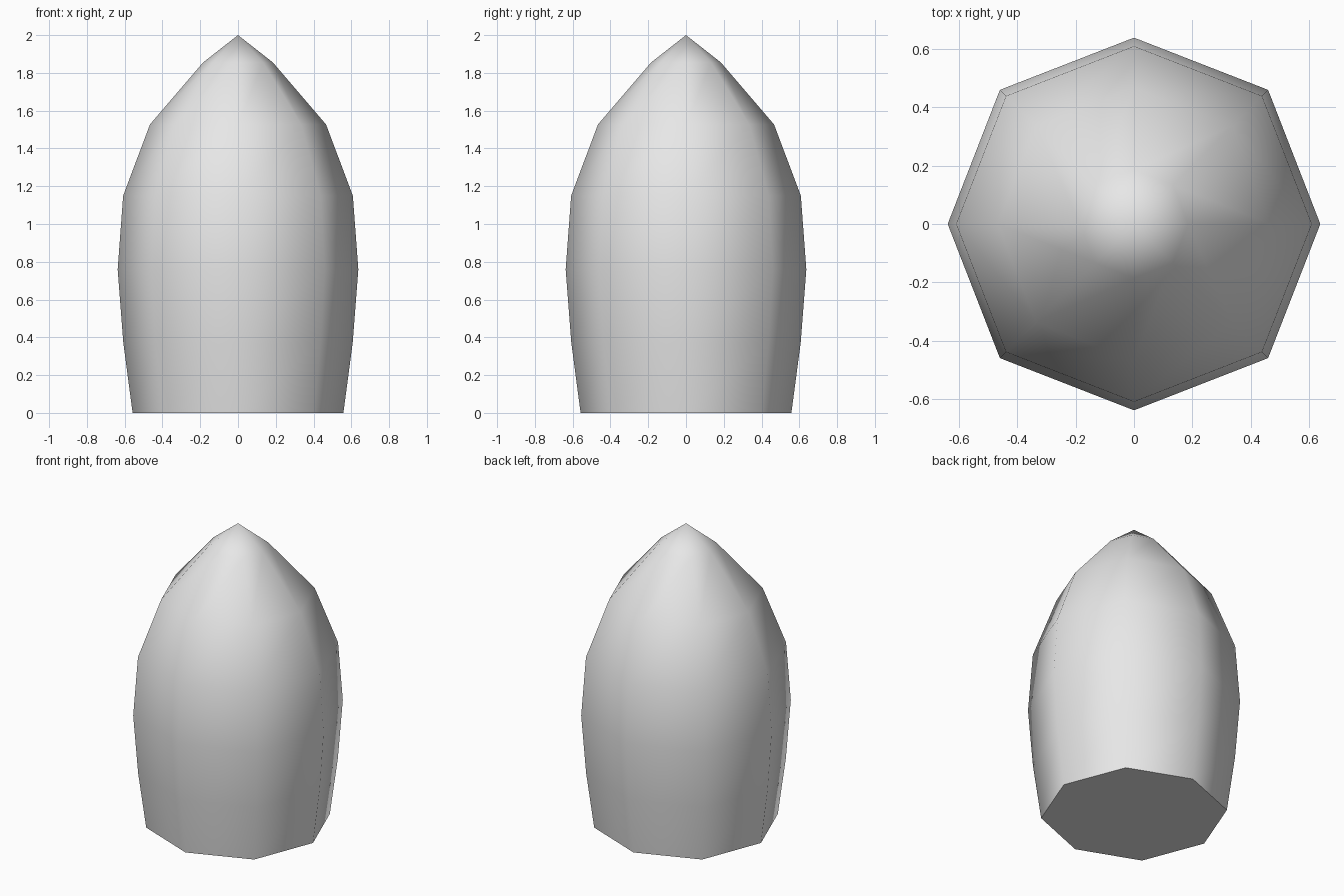
import bpy, bmesh, math

cube = bpy.data.objects.get("Cube")
if cube:
    bpy.data.objects.remove(cube, do_unlink=True)

SIDES = 8
# Profile of the pointed body: (radius, height)
PROFILE = [(0.558, 0), (0.607, 0.37), (0.637, 0.76), (0.608, 1.15),
           (0.466, 1.527), (0.185, 1.855)]

grey = bpy.data.materials.new("light grey")
grey.use_nodes = True
grey.diffuse_color = (0.8, 0.8, 0.8, 1)
grey.node_tree.nodes["Principled BSDF"].inputs["Base Color"].default_value = (0.8, 0.8, 0.8, 1)

# Eight-sided rings, corners on the axes; diagonal corners sit slightly further out
bm = bmesh.new()
rings = []
for radius, z in PROFILE:
    ring = []
    for i in range(SIDES):
        a = math.tau * i / SIDES
        r = radius * (1.018 if i % 2 else 1)
        ring.append(bm.verts.new((r * math.cos(a), r * math.sin(a), z)))
    rings.append(ring)
tip = bm.verts.new((0, 0, 2))

# Walls, pointed cap and flat base
for i in range(SIDES):
    j = (i + 1) % SIDES
    for low, high in zip(rings, rings[1:]):
        bm.faces.new((low[i], low[j], high[j], high[i]))
    bm.faces.new((rings[-1][i], rings[-1][j], tip))
bm.faces.new(rings[0][::-1])

mesh = bpy.data.meshes.new("pointed_body")
bm.to_mesh(mesh)
bm.free()
mesh.materials.append(grey)
body = bpy.data.objects.new("pointed_body", mesh)
bpy.context.collection.objects.link(body)

# Smooth round the sides, sharp at the base rim
bpy.ops.object.select_all(action='DESELECT')
body.select_set(True)
bpy.context.view_layer.objects.active = body
bpy.ops.object.shade_smooth_by_angle(angle=math.radians(65))
